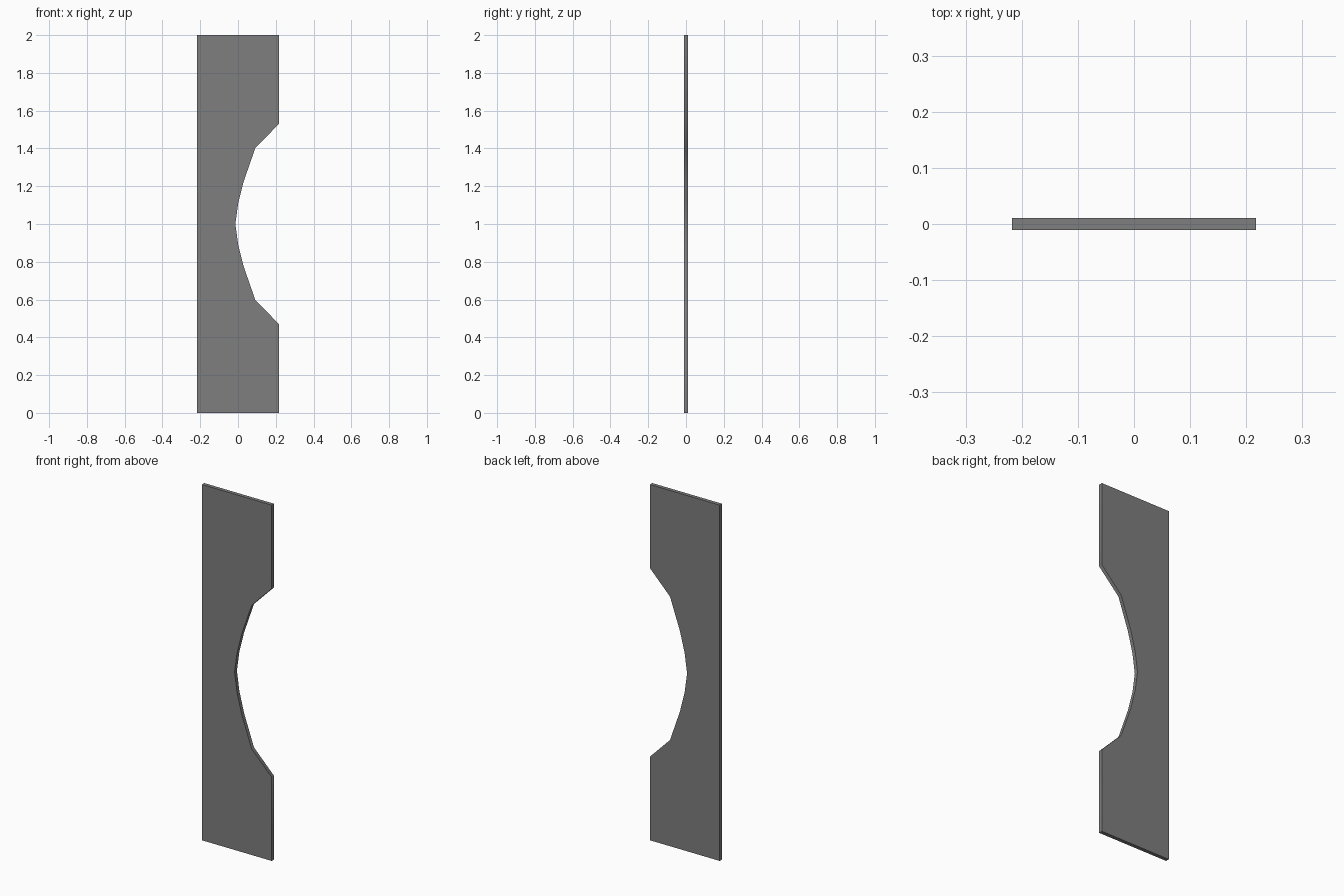
import bpy, bmesh, math

if "Cube" in bpy.data.objects:
    bpy.data.objects.remove(bpy.data.objects["Cube"])

HALF_W, HALF_T, HEIGHT = 0.217, 0.0105, 2.0

# Upper half of the notched edge, from the corner to the deepest point
upper = [(HALF_W, 1.53), (0.092, 1.403), (0.03, 1.225), (0.001, 1.11), (-0.014, 1.0)]
lower = [(x, HEIGHT - z) for x, z in reversed(upper[:-1])]
profile = [(-HALF_W, 0), (-HALF_W, HEIGHT), (HALF_W, HEIGHT)] + upper + lower + [(HALF_W, 0)]

# Front and back faces of the thin panel, joined by a rim
bm = bmesh.new()
front, back = [[bm.verts.new((x, y, z)) for x, z in profile] for y in (-HALF_T, HALF_T)]
bm.faces.new(front)
bm.faces.new(back)
for i in range(len(profile)):
    bm.faces.new((front[i - 1], front[i], back[i], back[i - 1]))
bmesh.ops.recalc_face_normals(bm, faces=bm.faces[:])

mesh = bpy.data.meshes.new("notched_panel")
bm.to_mesh(mesh)
bm.free()
panel = bpy.data.objects.new("notched_panel", mesh)
bpy.context.collection.objects.link(panel)

# Dark grey finish
grey = bpy.data.materials.new("dark_grey")
grey.diffuse_color = (0.21, 0.21, 0.21, 1)
grey.use_nodes = True
grey.node_tree.nodes["Principled BSDF"].inputs["Base Color"].default_value = grey.diffuse_color
mesh.materials.append(grey)

# Smooth curved rim, sharp panel edges
bpy.context.view_layer.objects.active = panel
panel.select_set(True)
bpy.ops.object.shade_smooth_by_angle(angle=math.radians(60))
